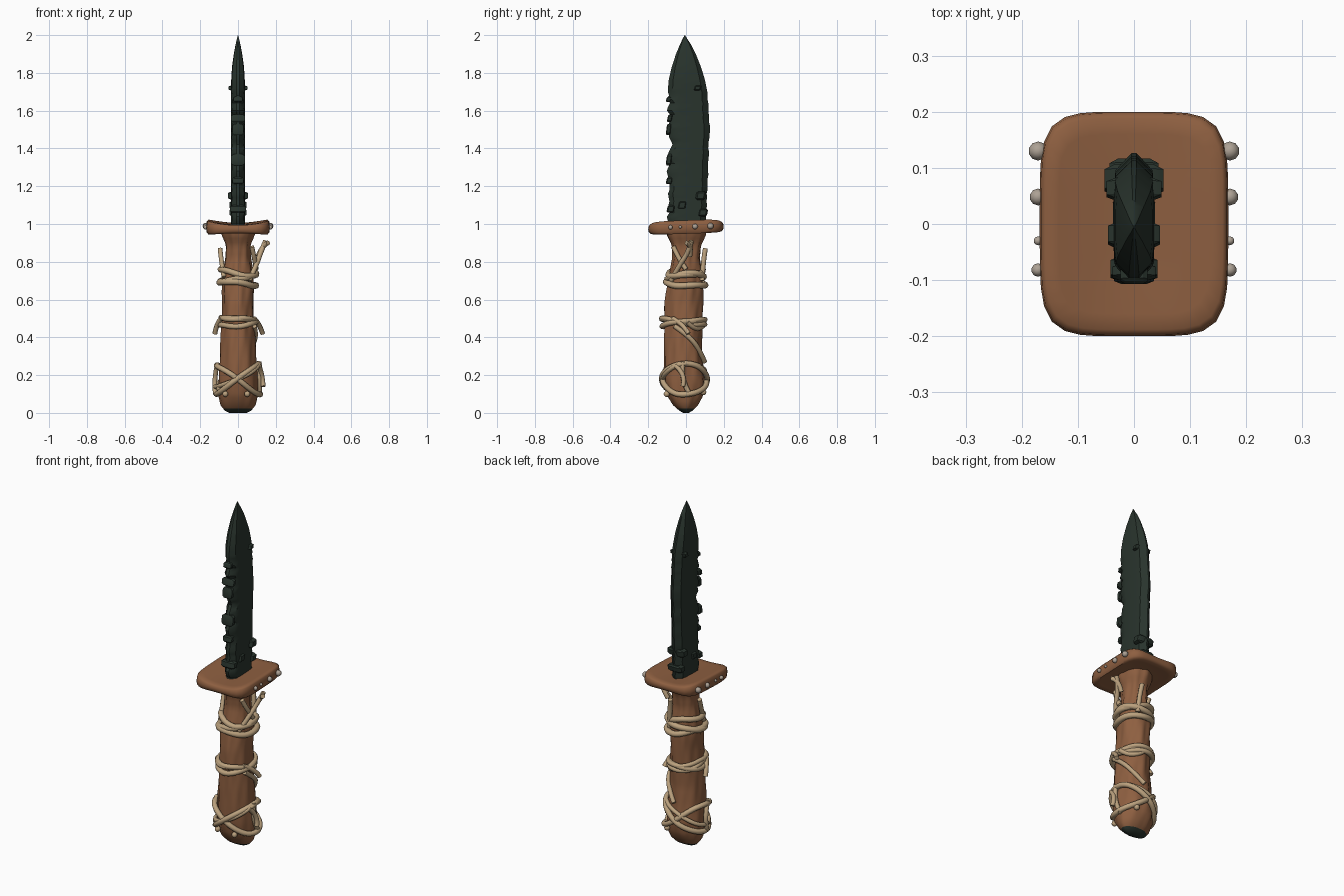
import bpy, bmesh, math, random
from math import sin, cos, pi, radians
from mathutils import Vector

random.seed(4)
if "Cube" in bpy.data.objects:
    bpy.data.objects.remove(bpy.data.objects["Cube"])


def material(name, rgb):
    m = bpy.data.materials.new(name)
    m.use_nodes = True
    m.diffuse_color = (*rgb, 1)
    m.node_tree.nodes["Principled BSDF"].inputs["Base Color"].default_value = (*rgb, 1)
    return m


LEATHER = material("brown leather", (0.27, 0.115, 0.052))
STONE = material("dark stone", (0.022, 0.034, 0.026))
CORD = material("pale cord", (0.50, 0.36, 0.21))
STUD = material("bone stud", (0.42, 0.36, 0.30))


def finish(ob, mats, angle=40):
    for m in mats:
        ob.data.materials.append(m)
    bpy.ops.object.select_all(action='DESELECT')
    ob.select_set(True)
    bpy.context.view_layer.objects.active = ob
    bpy.ops.object.shade_smooth_by_angle(angle=radians(angle))
    return ob


def from_bmesh(name, bm, mats, angle=40):
    bmesh.ops.recalc_face_normals(bm, faces=bm.faces)
    me = bpy.data.meshes.new(name)
    bm.to_mesh(me)
    bm.free()
    ob = bpy.data.objects.new(name, me)
    bpy.context.collection.objects.link(ob)
    return finish(ob, mats, angle)


def loft(rings):
    """Skin a stack of equal-length closed rings and cap both ends."""
    bm = bmesh.new()
    rows = [[bm.verts.new(p) for p in r] for r in rings]
    n = len(rows[0])
    for a, b in zip(rows, rows[1:]):
        for i in range(n):
            bm.faces.new((a[i], a[(i + 1) % n], b[(i + 1) % n], b[i]))
    bm.faces.new(rows[0])
    bm.faces.new(rows[-1])
    return bm


def sample(profile, z):
    """Smoothly interpolate rows of (z, values...)."""
    z = min(max(z, profile[0][0]), profile[-1][0])
    for a, b in zip(profile, profile[1:]):
        if z <= b[0]:
            t = (z - a[0]) / (b[0] - a[0])
            return [u + (v - u) * t for u, v in zip(a[1:], b[1:])]


# Handle: height, half width, front y, back y
GRIP = [(0, .045, -.015, .015), (.012, .07, -.035, .035), (.04, .092, -.066, .064),
        (.09, .104, -.098, .092), (.16, .104, -.115, .102), (.26, .098, -.117, .088),
        (.36, .092, -.117, .08), (.48, .084, -.114, .085), (.58, .08, -.112, .09),
        (.66, .084, -.1, .092), (.74, .08, -.085, .085), (.82, .066, -.07, .072),
        (.89, .065, -.076, .08), (.94, .085, -.102, .102), (.965, .09, -.105, .105)]


def grip_point(a, z, off=0.0):
    hx, y0, y1 = sample(GRIP, z)
    return Vector(((hx + off) * cos(a), (y0 + y1) / 2 + ((y1 - y0) / 2 + off) * sin(a), z))


def wrinkle(a, z):
    fade = min(1, z / .1)
    return fade * (.003 * sin(7 * a + 9 * z) + .002 * sin(11 * a - 23 * z))


levels = [0, .012, .022] + [.04 + .925 * i / 44 for i in range(45)]
SEG = 40
grip = loft([[grip_point(2 * pi * i / SEG, z, wrinkle(2 * pi * i / SEG, z))
              for i in range(SEG)] for z in levels])
for f in grip.faces:
    f.material_index = 1 if f.calc_center_median().z < .018 else 0   # dark butt
from_bmesh("handle", grip, [LEATHER, STONE], 50)


# Guard: rounded slab with lifted side edges
def slab_ring(scale, z, lift):
    ring = []
    for i in range(48):
        a = 2 * pi * i / 48
        c, s = cos(a), sin(a)
        k = scale / (abs(c) ** 5 + abs(s) ** 5) ** .2
        x, y = .168 * c * k, .2 * s * k
        ring.append((x, y, z + lift * (x / .168) ** 2 + .035 * y))
    return ring


guard = loft([slab_ring(s, z, l) for s, z, l in
              [(.05, .962, -.012), (.5, .962, -.012), (.8, .96, -.012), (.94, .957, -.01),
               (.99, .967, -.008), (1, .98, .005), (.985, .994, .018), (.94, 1.0, .022),
               (.8, 1.0, .025), (.5, .998, .025), (.05, .996, .025)]])
from_bmesh("guard", guard, [LEATHER], 60)

# Studs along both side edges of the guard
for side, label in ((1, "left"), (-1, "right")):
    for n, (y, r) in enumerate([(.13, .017), (.048, .015), (-.03, .008), (-.082, .012)]):
        bpy.ops.mesh.primitive_uv_sphere_add(
            segments=10, ring_count=6, radius=r, location=(side * .171, y, .985 + .035 * y))
        ob = bpy.context.object
        ob.name = f"guard_stud_{label}_{n + 1}"
        finish(ob, [STUD])

# Blade: height, half thickness, front y, back y
BLADE = [(.96, .037, -.095, .1), (1.05, .037, -.1, .11), (1.3, .036, -.099, .118),
         (1.55, .036, -.098, .125), (1.68, .036, -.098, .117), (1.76, .036, -.092, .101),
         (1.83, .032, -.076, .08), (1.9, .022, -.053, .052), (1.95, .013, -.032, .027),
         (1.98, .006, -.018, .007), (2, .001, -.007, -.005)]
rings = []
for i in range(53):
    z = .96 + 1.04 * i / 52
    w, y0, y1 = sample(BLADE, z)
    rough = 1 if z < 1.7 else 0
    y0 += rough * random.uniform(-.004, .014)       # chipped front edge
    y1 += rough * random.uniform(-.005, .003)
    if 1.39 < z < 1.45:
        y0 += .02
    span = y1 - y0
    w2 = w * (1 + rough * random.uniform(-.12, .08))
    half = [(.25 * w, y0), (.9 * w2, y0 + .12 * span), (w, y0 + .3 * span),
            (w, y0 + .65 * span), (.92 * w, y1 - .14 * span), (.12 * w, y1)]
    rings.append([(x, y, z) for x, y in half] + [(-x, y, z) for x, y in reversed(half)])
from_bmesh("blade", loft(rings), [STONE], 35)

# Stone chips standing out of the blade: y, z, half sizes
CHIPS = [(.062, 1.72, .049, .018, .014), (.078, 1.15, .053, .026, .022),
         (.09, 1.06, .044, .024, .02), (-.02, 1.1, .046, .022, .022),
         (-.08, 1.08, .042, .02, .02), (-.092, 1.66, .024, .012, .014),
         (-.092, 1.5, .03, .012, .03), (-.09, 1.34, .036, .014, .03),
         (-.088, 1.23, .028, .016, .018), (-.086, 1.56, .038, .012, .02)]
for n, (y, z, sx, sy, sz) in enumerate(CHIPS):
    bm = bmesh.new()
    bmesh.ops.create_cube(bm, size=2)
    bmesh.ops.bevel(bm, geom=bm.edges[:], offset=.35, segments=1, affect='EDGES')
    for v in bm.verts:
        v.co = Vector((v.co.x * sx, y + v.co.y * sy + .004 * v.co.z, z + v.co.z * sz))
    from_bmesh(f"blade_chip_{n + 1}", bm, [STONE], 30)


def cord(name, pts, r, cyclic=False):
    """Round cord through a list of points, thinner at open ends."""
    cu = bpy.data.curves.new(name, 'CURVE')
    cu.dimensions = '3D'
    cu.bevel_depth = r
    cu.bevel_resolution = 2
    cu.use_fill_caps = True
    cu.resolution_u = 4
    sp = cu.splines.new('NURBS')
    sp.points.add(len(pts) - 1)
    for q, p in zip(sp.points, pts):
        q.co = (*p, 1)
    sp.order_u = 3
    sp.use_cyclic_u = cyclic
    sp.use_endpoint_u = not cyclic
    ob = bpy.data.objects.new(name, cu)
    bpy.context.collection.objects.link(ob)
    bpy.ops.object.select_all(action='DESELECT')
    ob.select_set(True)
    bpy.context.view_layer.objects.active = ob
    bpy.ops.object.convert(target='MESH')
    finish(bpy.context.object, [CORD], 60)


# Wrapped loops: height, tilt, direction of the high side, radius
LOOPS = [(.685, .012, 200, .017), (.715, .022, 20, .017), (.745, .02, 150, .016),
         (.475, .016, 60, .015), (.485, .02, 250, .014), (.495, .008, 180, .013),
         (.18, .082, 0, .015), (.175, .08, 180, .015), (.2, .06, 20, .012)]
for n, (z, tilt, high, r) in enumerate(LOOPS):
    pts = []
    for i in range(28):
        a = 2 * pi * i / 28
        h = z + tilt * cos(a - radians(high)) + .004 * sin(3 * a + n)
        pts.append(grip_point(a, h, .012 + .005 * sin(2 * a + n)))
    cord(f"cord_loop_{n + 1}", pts, r, True)

# Loose ends and links: each point is angle, height, distance off the handle
TAILS = [[(-50, .7, .01), (-20, .78, .03), (5, .85, .055), (10, .91, .075)],
         [(0, .76, .02), (-25, .82, .03), (-40, .88, .03)],
         [(10, .83, .04), (12, .89, .07), (0, .9, .09)],
         [(60, .7, .01), (65, .8, .025), (72, .87, .03)],
         [(215, .72, .01), (190, .8, .02), (175, .87, .03)],
         [(-30, .5, .015), (0, .47, .03), (12, .42, .045)],
         [(205, .5, .015), (185, .47, .03), (175, .42, .035)],
         [(-25, .46, .01), (15, .41, .014), (50, .34, .014), (85, .27, .012)],
         [(85, .47, .012), (45, .42, .014), (10, .48, .02)],
         [(0, .27, .015), (-12, .18, .015), (15, .09, .015)],
         [(-20, .25, .02), (5, .2, .03), (-5, .14, .03)],
         [(195, .26, .015), (170, .18, .028), (190, .1, .018)]]
for n, tail in enumerate(TAILS):
    cord(f"cord_end_{n + 1}", [grip_point(radians(a), z, d) for a, z, d in tail], .013)

# Small knots low on the wrap
for n, (a, z) in enumerate([(-65, .1), (-125, .1), (60, .11), (-150, .13), (10, .1)]):
    bpy.ops.mesh.primitive_uv_sphere_add(segments=10, ring_count=6, radius=.016,
                                         location=grip_point(radians(a), z, .012))
    knot = bpy.context.object
    knot.name = f"cord_knot_{n + 1}"
    finish(knot, [CORD])
